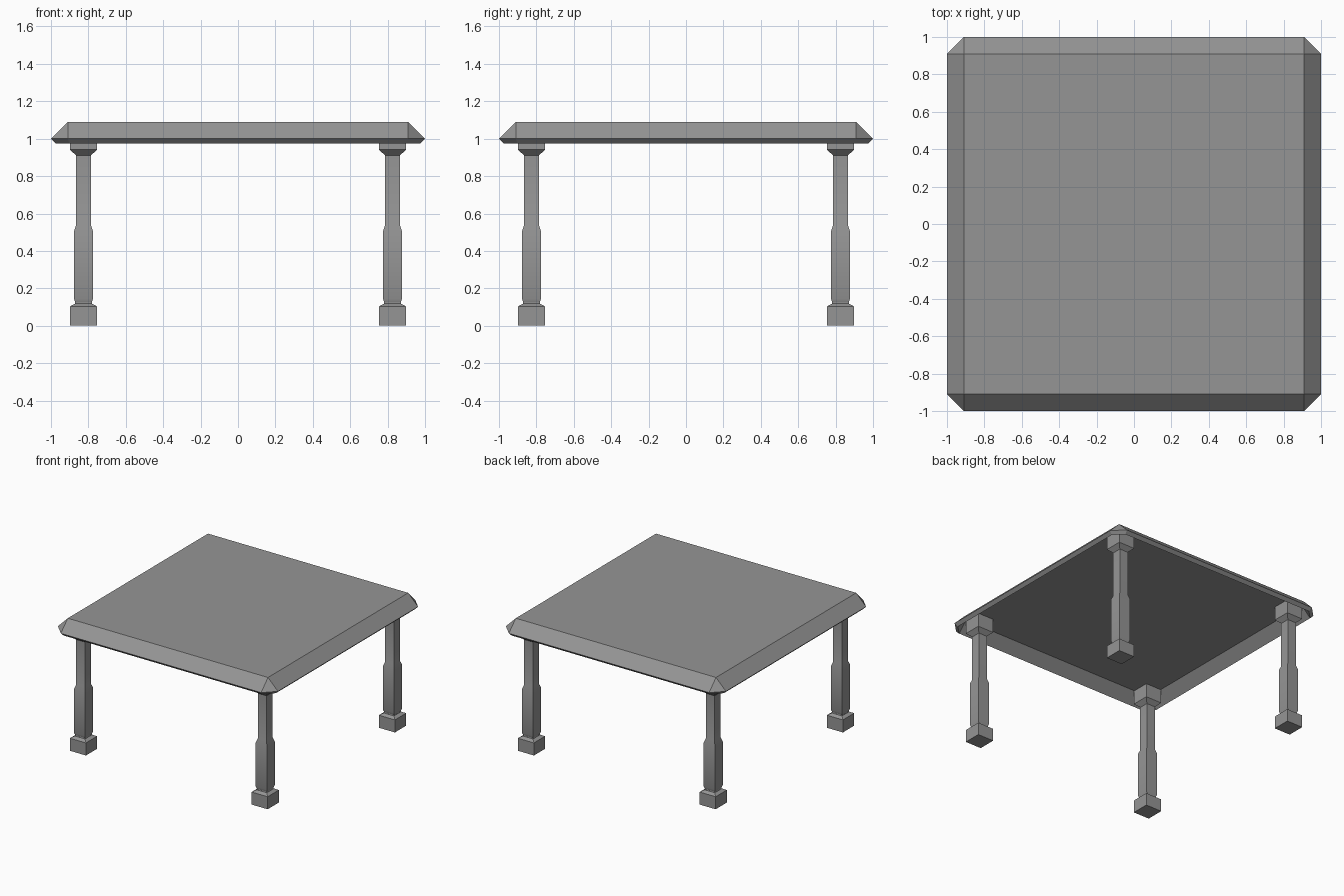
import bpy, bmesh
from math import radians

if "Cube" in bpy.data.objects:
    bpy.data.objects.remove(bpy.data.objects["Cube"])

grey = bpy.data.materials.new("dark_grey")
grey.diffuse_color = (0.3, 0.3, 0.3, 1)
grey.use_nodes = True
grey.node_tree.nodes["Principled BSDF"].inputs["Base Color"].default_value = grey.diffuse_color


def make_object(name, bm):
    bmesh.ops.recalc_face_normals(bm, faces=bm.faces)
    mesh = bpy.data.meshes.new(name)
    bm.to_mesh(mesh)
    bm.free()
    mesh.materials.append(grey)
    obj = bpy.data.objects.new(name, mesh)
    bpy.context.collection.objects.link(obj)
    return obj


def ring(bm, points, z):
    return [bm.verts.new((x, y, z)) for x, y in points]


# Tabletop: thin hollow shell with chamfered rim, open underneath
E, I = 1.0, 0.91
bm = bmesh.new()
top = ring(bm, [(I, I), (-I, I), (-I, -I), (I, -I)], 1.09)
rim = ring(bm, [(E, I), (I, E), (-I, E), (-E, I),
                (-E, -I), (-I, -E), (I, -E), (E, -I)], 1.0)
bm.faces.new(top)
for i in range(4):
    a, b = rim[2 * i], rim[2 * i + 1]
    c = rim[(2 * i + 2) % 8]
    bm.faces.new((a, b, top[i]))
    bm.faces.new((b, c, top[(i + 1) % 4], top[i]))
tabletop = make_object("tabletop", bm)
shell = tabletop.modifiers.new("shell", 'SOLIDIFY')
shell.thickness = 0.036
shell.offset = -1.0

# Square leg profile: (height, half width); the cap meets the shell's ceiling
PROFILE = [(0, .073), (.103, .073), (.118, .046), (.125, .044), (.145, .051),
           (.505, .051), (.54, .039), (.91, .039), (.942, .073), (1.055, .073)]


def make_leg(name, x, y):
    bm = bmesh.new()
    rings = [ring(bm, [(h, h), (-h, h), (-h, -h), (h, -h)], z)
             for z, h in PROFILE]
    bm.faces.new(rings[0])
    bm.faces.new(rings[-1])
    for low, high in zip(rings, rings[1:]):
        for i in range(4):
            j = (i + 1) % 4
            bm.faces.new((low[i], low[j], high[j], high[i]))
    leg = make_object(name, bm)
    leg.location = (x, y, 0)
    # soften the gentle swell of the shaft, keep the square edges sharp
    bpy.ops.object.select_all(action='DESELECT')
    leg.select_set(True)
    bpy.context.view_layer.objects.active = leg
    bpy.ops.object.shade_smooth_by_angle(angle=radians(30))


# Four corner legs
L = 0.826
for side, x in (("left", -L), ("right", L)):
    for end, y in (("front", -L), ("back", L)):
        make_leg(f"{end}_{side}_leg", x, y)
